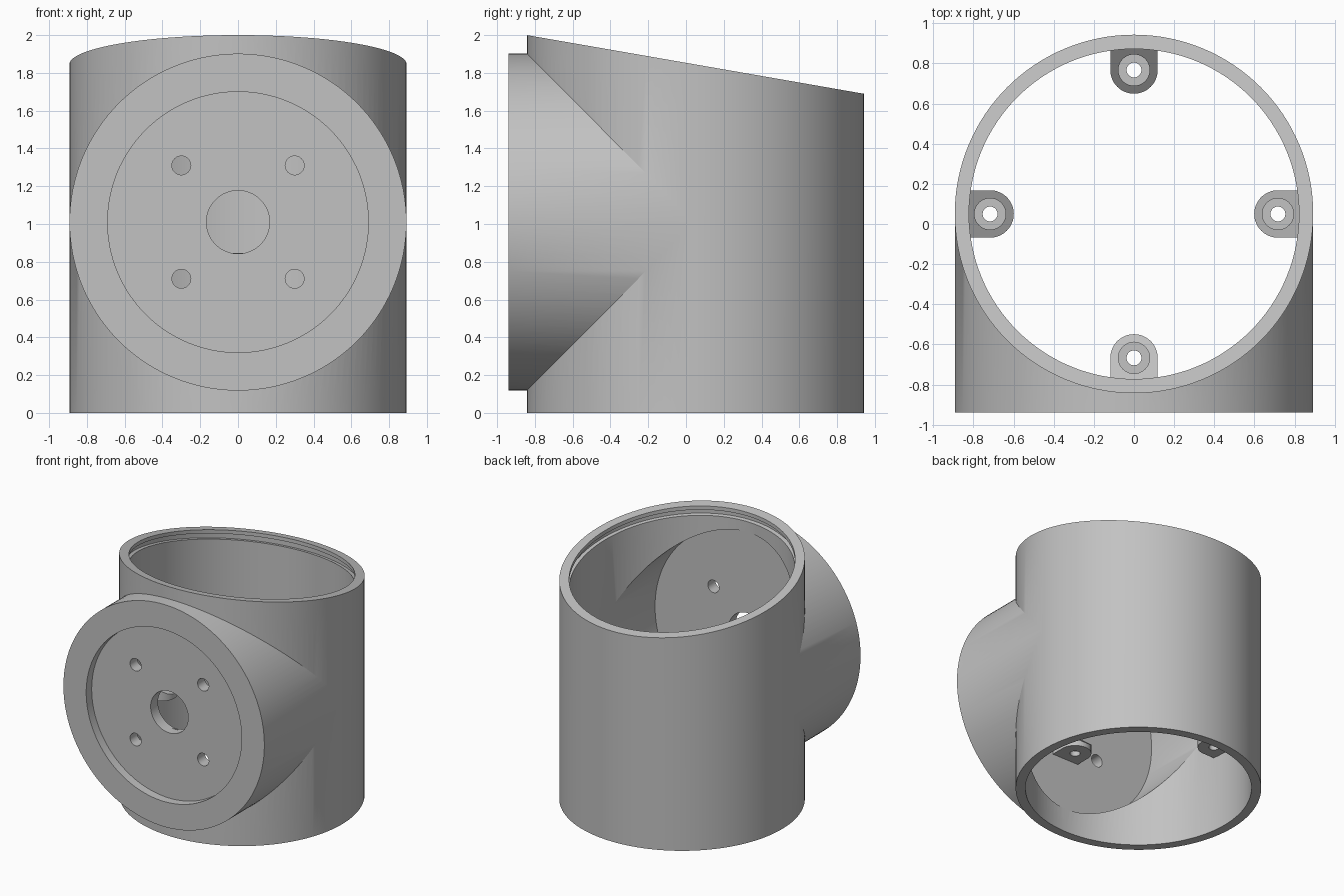
import bpy, bmesh, math
from mathutils import Matrix

cube = bpy.data.objects.get("Cube")
if cube:
    bpy.data.objects.remove(cube, do_unlink=True)

OUTER, BORE = 0.893, 0.822      # tube radii
CY, CZ = 0.05, 1.01             # upright axis y, sideways axis z
FRONT = -0.94                   # front face of the flange
SLOPE = 0.174                   # fall of the slanted rim
SEG = 128

grey = bpy.data.materials.new("plain_grey")
grey.use_nodes = True
colour = (0.54, 0.54, 0.54, 1)
grey.diffuse_color = colour
grey.node_tree.nodes["Principled BSDF"].inputs["Base Color"].default_value = colour


def prism(name, outline, bottom, top):
    """Extrude an xy outline; bottom and top give z for a point."""
    bm = bmesh.new()
    low = [bm.verts.new((x, y, bottom(x, y))) for x, y in outline]
    high = [bm.verts.new((x, y, top(x, y))) for x, y in outline]
    bm.faces.new(low[::-1])
    bm.faces.new(high)
    n = len(outline)
    for i in range(n):
        j = (i + 1) % n
        bm.faces.new((low[i], low[j], high[j], high[i]))
    mesh = bpy.data.meshes.new(name)
    bm.to_mesh(mesh)
    bm.free()
    mesh.materials.append(grey)
    ob = bpy.data.objects.new(name, mesh)
    bpy.context.collection.objects.link(ob)
    return ob


def circle(r, x=0, y=0, n=SEG):
    return [(x + r * math.cos(2 * math.pi * i / n),
             y + r * math.sin(2 * math.pi * i / n)) for i in range(n)]


def level(z):
    return lambda x, y: z


def rim(drop):
    return lambda x, y: 2 - drop - SLOPE * (y - CY + OUTER)


def along_y(name, r, y0, y1, x=0, z=CZ, n=SEG):
    """Cylinder lying along y."""
    ob = prism(name, circle(r, n=n), level(-y1), level(-y0))
    ob.data.transform(Matrix.Translation((x, 0, z)) @ Matrix.Rotation(math.pi / 2, 4, 'X'))
    return ob


def combine(target, tool, operation='DIFFERENCE'):
    """Apply a boolean and discard the tool."""
    mod = target.modifiers.new("cut", 'BOOLEAN')
    mod.operation = operation
    mod.solver = 'EXACT'
    mod.object = tool
    bpy.context.view_layer.update()
    result = bpy.data.meshes.new_from_object(
        target.evaluated_get(bpy.context.evaluated_depsgraph_get()))
    target.modifiers.clear()
    target.data = result
    bpy.data.objects.remove(tool, do_unlink=True)


def smooth(ob):
    bpy.ops.object.select_all(action='DESELECT')
    ob.select_set(True)
    bpy.context.view_layer.objects.active = ob
    bpy.ops.object.shade_smooth_by_angle(angle=math.radians(25))


# Upright tube with a slanted rim, joined to the sideways flange
body = prism("tube_body", circle(OUTER, 0, CY), level(0), rim(0))
combine(body, along_y("flange", OUTER - 0.001, FRONT, CY), 'UNION')

# Bores, leaving a front plate, and the snap groove under the rim
combine(body, along_y("flange_bore", BORE - 0.003, -0.777, CY))
combine(body, prism("tube_bore", circle(BORE, 0, CY), level(-0.1), level(2.2)))
combine(body, prism("rim_groove", circle(BORE + 0.03, 0, CY), rim(0.075), rim(0.03)))

# Front recess, centre hole and four screw holes
combine(body, along_y("front_recess", 0.69, FRONT - 0.1, FRONT + 0.07))
combine(body, along_y("centre_hole", 0.167, FRONT - 0.1, -0.6, n=64))
for sx in (-1, 1):
    for sz in (-1, 1):
        combine(body, along_y("screw_hole", 0.05, FRONT - 0.1, -0.6,
                              sx * 0.3, CZ + sz * 0.3, 32))
smooth(body)

# Four inner screw tabs with sloping tops
REACH, WIDE, FLOOR = 0.717, 0.118, 0.61
tip = REACH - WIDE
arc = [(REACH + WIDE * math.cos(a), WIDE * math.sin(a))
       for a in (math.pi * (0.5 + i / 32) for i in range(33))]
outline = [(0.845, WIDE)] + arc + [(0.845, -WIDE)]
for i, side in enumerate(("left", "back", "right", "front")):
    tab = prism(side + "_screw_tab", outline, level(FLOOR),
                lambda x, y: FLOOR + 0.04 + 0.8 * (x - tip))
    combine(tab, prism("counterbore", circle(0.078, REACH, 0, 48), level(FLOOR + 0.04), level(1.2)))
    combine(tab, prism("tab_hole", circle(0.037, REACH, 0, 32), level(0.4), level(1.2)))
    tab.data.transform(Matrix.Translation((0, CY, 0)) @ Matrix.Rotation(i * math.pi / 2, 4, 'Z'))
    smooth(tab)
